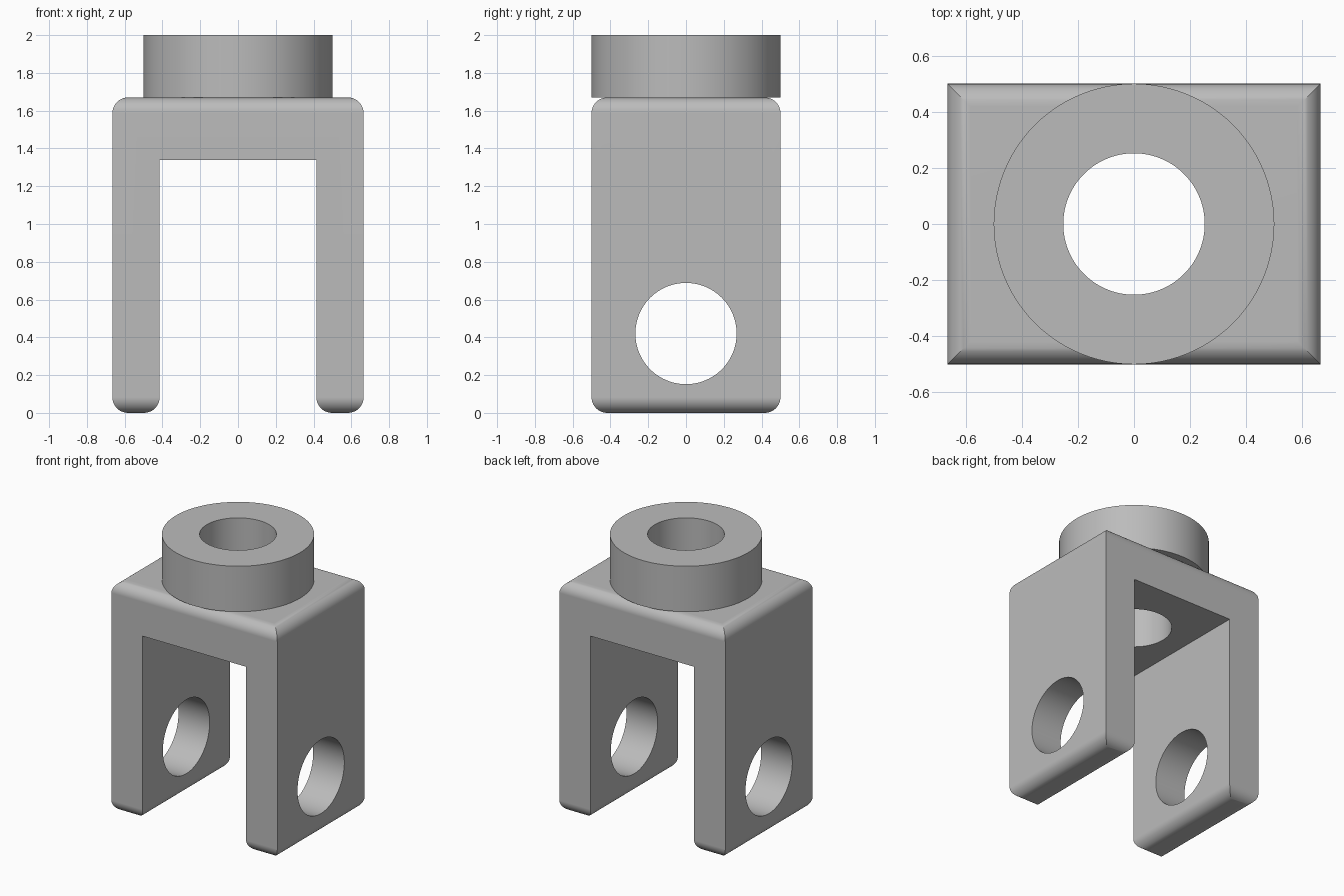
import bpy
import bmesh
import math
from mathutils import Matrix, Vector

if "Cube" in bpy.data.objects:
    bpy.data.objects.remove(bpy.data.objects["Cube"])

HALF_W, HALF_D = 0.665, 0.5      # bracket half width and half depth
INNER, ARCH = 0.415, 1.34        # slot half width and height
TOP, HEIGHT = 1.67, 2.0          # bracket top, collar top
FILLET = 0.083
BORE, PIN, PIN_Z = 0.252, 0.268, 0.42

metal = bpy.data.materials.new("plain grey")
grey = (0.5, 0.5, 0.5, 1)
metal.use_nodes = True
metal.diffuse_color = grey
metal.node_tree.nodes["Principled BSDF"].inputs["Base Color"].default_value = grey


def add_object(name, bm):
    bmesh.ops.recalc_face_normals(bm, faces=bm.faces)
    mesh = bpy.data.meshes.new(name)
    bm.to_mesh(mesh)
    bm.free()
    mesh.materials.append(metal)
    obj = bpy.data.objects.new(name, mesh)
    bpy.context.collection.objects.link(obj)
    return obj


def cylinder(name, radius, depth, centre, axis="Z"):
    bm = bmesh.new()
    turn = Matrix.Rotation(math.pi / 2, 4, "Y") if axis == "X" else Matrix()
    bmesh.ops.create_cone(bm, cap_ends=True, segments=96, radius1=radius, radius2=radius,
                          depth=depth, matrix=Matrix.Translation(centre) @ turn)
    return add_object(name, bm)


def select_only(obj):
    bpy.ops.object.select_all(action="DESELECT")
    obj.select_set(True)
    bpy.context.view_layer.objects.active = obj


def cut(obj, cutter):
    select_only(obj)
    mod = obj.modifiers.new("hole", "BOOLEAN")
    mod.operation = "DIFFERENCE"
    mod.solver = "EXACT"
    mod.object = cutter
    bpy.ops.object.modifier_apply(modifier=mod.name)


# Forked bracket: an arch profile pulled front to back
half = [(INNER, ARCH), (INNER, 0), (HALF_W, 0), (HALF_W, TOP)]
profile = half + [(-x, z) for x, z in reversed(half)]
bm = bmesh.new()
face = bm.faces.new([bm.verts.new((x, -HALF_D, z)) for x, z in profile])
pulled = bmesh.ops.extrude_face_region(bm, geom=[face])["geom"]
bmesh.ops.translate(bm, vec=Vector((0, 2 * HALF_D, 0)),
                    verts=[v for v in pulled if isinstance(v, bmesh.types.BMVert)])
bmesh.ops.recalc_face_normals(bm, faces=bm.faces)

# Round every edge around the top and around both feet
rounded = [e for e in bm.edges
           if all(v.co.z < 0.01 for v in e.verts) or all(v.co.z > TOP - 0.01 for v in e.verts)]
bmesh.ops.bevel(bm, geom=rounded, offset=FILLET, offset_type="OFFSET",
                segments=10, profile=0.5, affect="EDGES")
bracket = add_object("forked_bracket", bm)

# Collar on top
collar = cylinder("collar", 0.5, HEIGHT - TOP, (0, 0, (HEIGHT + TOP) / 2))

# Vertical bore and cross pin holes
bore = cylinder("bore_cutter", BORE, 2, (0, 0, 2))
pin = cylinder("pin_cutter", PIN, 2, (0, 0, PIN_Z), "X")
cut(bracket, bore)
cut(bracket, pin)
cut(collar, bore)
for cutter in (bore, pin):
    bpy.data.objects.remove(cutter)

for obj in (bracket, collar):
    select_only(obj)
    bpy.ops.object.shade_smooth_by_angle(angle=math.radians(30))
    weighted = obj.modifiers.new("even shading", "WEIGHTED_NORMAL")
    weighted.keep_sharp = True
